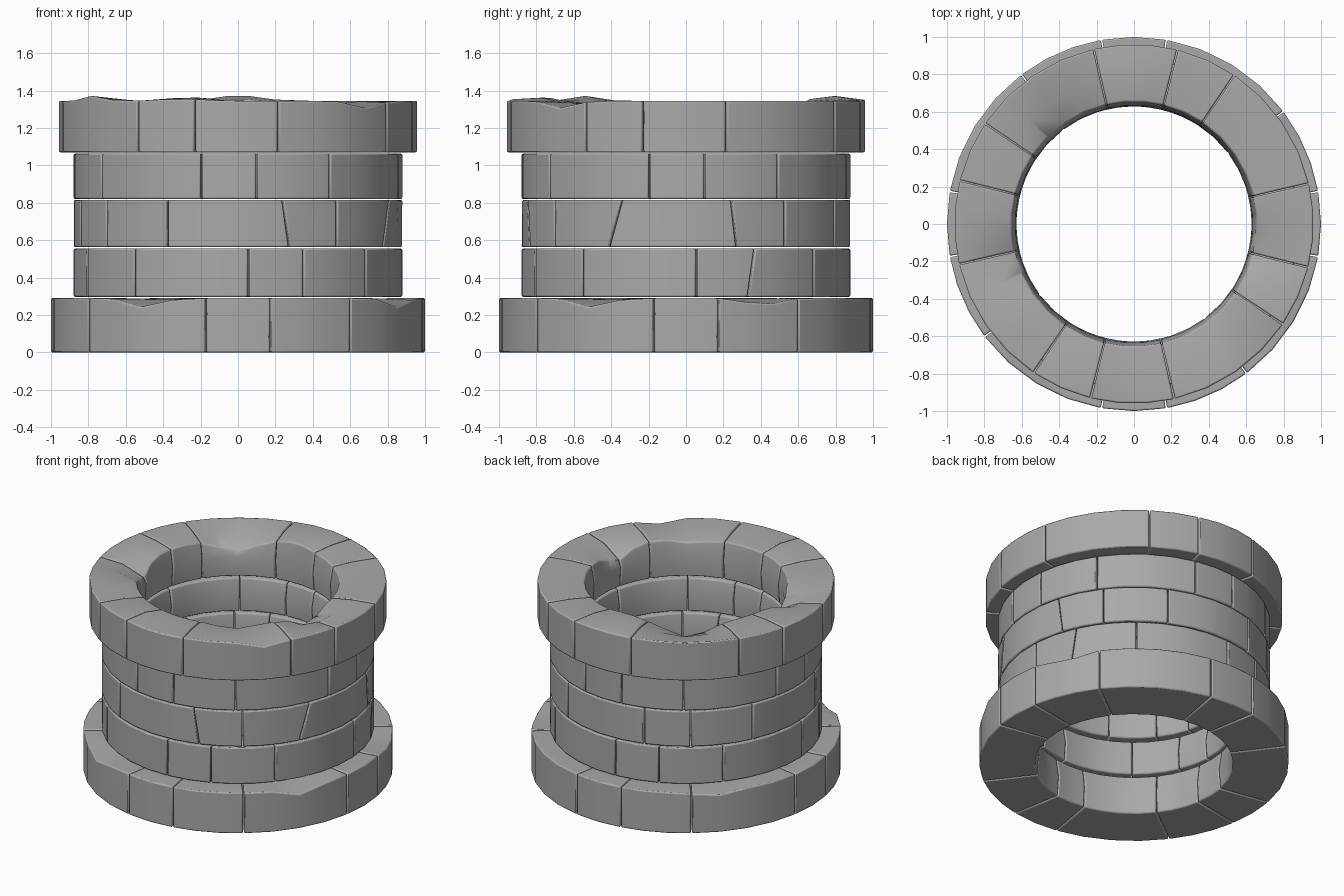
import bpy, bmesh, math

if "Cube" in bpy.data.objects:
    bpy.data.objects.remove(bpy.data.objects["Cube"])

stone = bpy.data.materials.new("grey stone")
stone.diffuse_color = (0.4, 0.4, 0.4, 1)
stone.use_nodes = True
stone.node_tree.nodes["Principled BSDF"].inputs["Base Color"].default_value = stone.diffuse_color

# Courses: name, z0, z1, outer radius, inner radius, joint angles of one quadrant (from front, ccw)
COURSES = [
    ("base_stone", 0.00, 0.29, 1.00, 0.63, (-10, 10, 37)),
    ("lower_stone", 0.297, 0.555, 0.88, 0.635, (3.6, 23.5, 51)),
    ("middle_stone", 0.563, 0.815, 0.88, 0.63, (-25.5, 17, 37)),
    ("upper_stone", 0.82, 1.063, 0.88, 0.635, (-13, 6.5, 34)),
    ("rim_stone", 1.07, 1.345, 0.96, 0.635, (-14, 13, 56)),
]
# Slanted joints: (course, angle) -> lean in degrees from bottom to top
LEAN = {(2, 17): -2.5, (2, 64.5): 5, (2, 107): -2, (1, 113.5): 2.5}
# Chips and humps on top edges: course -> (x, y, height change, width)
WEAR = {
    0: [(-0.5, -0.86, -0.05, 0.13), (0.86, -0.5, -0.05, 0.13),
        (0.91, 0.41, -0.04, 0.12), (-0.7, 0.7, -0.03, 0.12)],
    4: [(-0.77, -0.54, 0.028, 0.13), (-0.27, -0.8, 0.025, 0.13), (0, 0.75, 0.032, 0.16),
        (0.68, -0.66, -0.04, 0.13), (-0.64, -0.18, -0.09, 0.12), (0.64, -0.14, -0.08, 0.12),
        (-0.38, 0.52, -0.09, 0.16), (0.35, -0.55, -0.03, 0.12)],
}


def make_block(name, course, a0, a1, z0, z1, ro, ri):
    """One curved stone: a cross-section swept between two joint angles."""
    gap = 0.22
    lean0, lean1 = (LEAN.get((course, a), 0) for a in (a0, a1))
    steps = max(2, round((a1 - a0) / 10))
    zm, rm = (z0 + z1) / 2, (ro + ri) / 2
    profile = [(ro, z0), (ro, zm), (ro, z1), (rm, z1), (ri + 0.02, z1 - 0.012),
               (ri, zm), (ri + 0.01, z0), (rm, z0)]
    bm = bmesh.new()
    rings = []
    for i in range(steps + 1):
        t = i / steps
        ring = []
        for r, z in profile:
            lean = (lean0 * (1 - t) + lean1 * t) * ((z - z0) / (z1 - z0) - 0.5)
            phi = math.radians(a0 + gap + (a1 - a0 - 2 * gap) * t + lean)
            x, y = r * math.sin(phi), -r * math.cos(phi)
            if z > zm + 0.01:
                for px, py, h, w in WEAR.get(course, []):
                    z += h * math.exp(-((x - px) ** 2 + (y - py) ** 2) / w ** 2)
            ring.append(bm.verts.new((x, y, z)))
        rings.append(ring)
    n = len(profile)
    for r0, r1 in zip(rings, rings[1:]):
        for j in range(n):
            k = (j + 1) % n
            bm.faces.new((r0[j], r0[k], r1[k], r1[j]))
    bm.faces.new(rings[0])
    bm.faces.new(rings[-1][::-1])
    bmesh.ops.recalc_face_normals(bm, faces=bm.faces)
    mesh = bpy.data.meshes.new(name)
    bm.to_mesh(mesh)
    bm.free()
    mesh.materials.append(stone)
    ob = bpy.data.objects.new(name, mesh)
    bpy.context.collection.objects.link(ob)
    bevel = ob.modifiers.new("worn edges", 'BEVEL')
    bevel.width = 0.008
    bevel.segments = 2
    bevel.limit_method = 'ANGLE'
    bevel.angle_limit = math.radians(50)
    return ob


# Lay every course: the three-stone pattern repeats in each quadrant
blocks = []
for c, (name, z0, z1, ro, ri, joints) in enumerate(COURSES):
    angles = [j + 90 * q for q in range(4) for j in joints]
    angles.append(joints[0] + 360)
    for a0, a1 in zip(angles, angles[1:]):
        blocks.append(make_block(name, c, a0, a1, z0, z1, ro, ri))

# Smooth the curved faces, keep the edges crisp
for ob in blocks:
    ob.select_set(True)
bpy.context.view_layer.objects.active = blocks[0]
bpy.ops.object.shade_smooth_by_angle(angle=math.radians(40))
